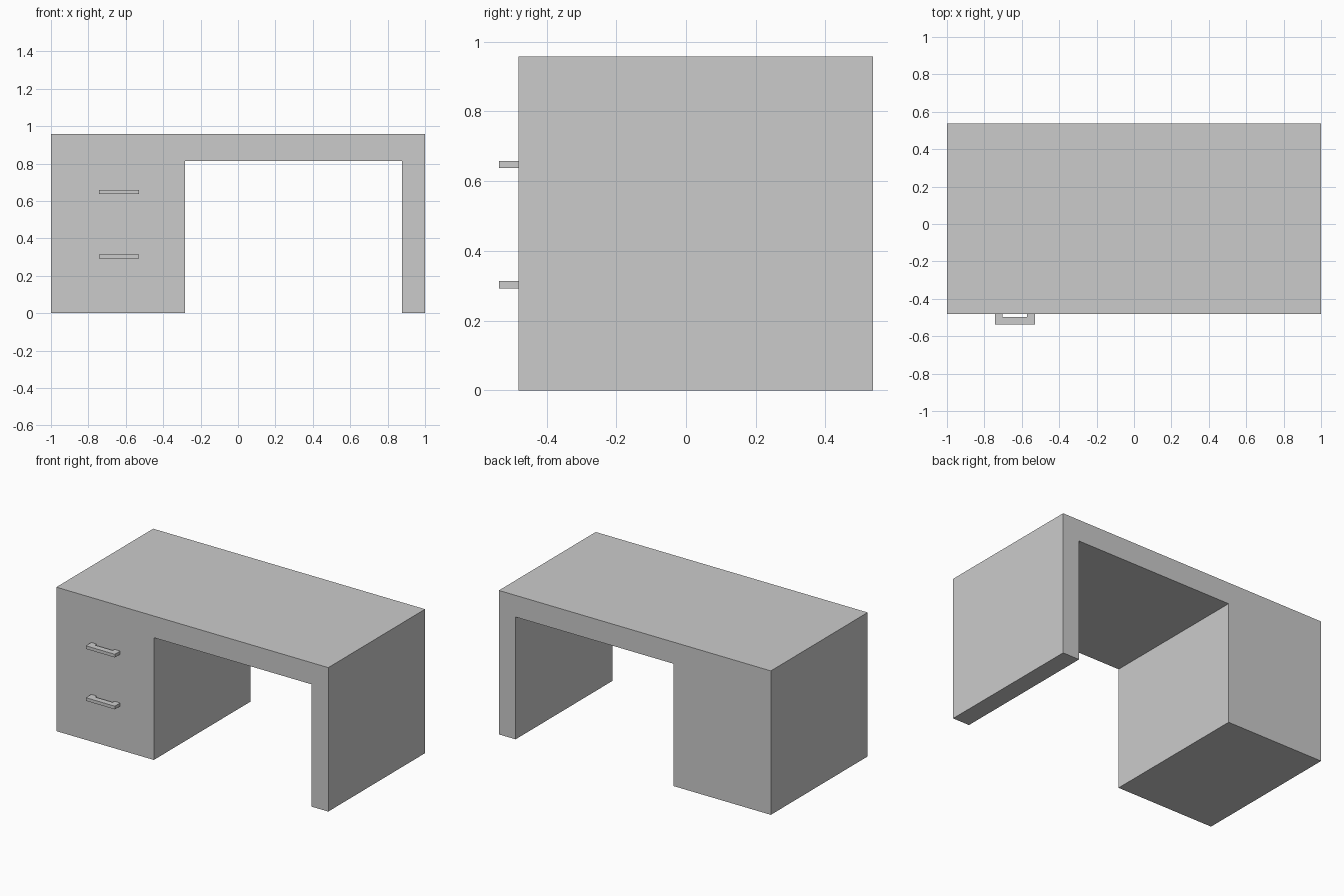
import bpy, bmesh
from mathutils import Vector

if "Cube" in bpy.data.objects:
    bpy.data.objects.remove(bpy.data.objects["Cube"])


def extrude_profile(name, points, direction):
    """Make a solid by extruding a closed planar outline."""
    bm = bmesh.new()
    face = bm.faces.new([bm.verts.new(p) for p in points])
    out = bmesh.ops.extrude_face_region(bm, geom=[face], use_keep_orig=True)
    moved = [v for v in out["geom"] if isinstance(v, bmesh.types.BMVert)]
    bmesh.ops.translate(bm, verts=moved, vec=Vector(direction))
    bmesh.ops.recalc_face_normals(bm, faces=bm.faces)
    mesh = bpy.data.meshes.new(name)
    bm.to_mesh(mesh)
    bm.free()
    obj = bpy.data.objects.new(name, mesh)
    bpy.context.collection.objects.link(obj)
    return obj


FRONT, BACK, TOP = -0.48, 0.537, 0.957

# Desk body: drawer pedestal, top slab and side panel in one front outline
outline = [(-1, 0), (-0.283, 0), (-0.283, 0.813), (0.877, 0.813),
           (0.877, 0), (1, 0), (1, TOP), (-1, TOP)]
extrude_profile("desk_body", [(x, FRONT, z) for x, z in outline],
                (0, BACK - FRONT, 0))

# Drawer handles: flat U-shaped pulls
pull = [(-0.743, FRONT), (-0.743, -0.537), (-0.53, -0.537), (-0.53, FRONT),
        (-0.572, FRONT), (-0.572, -0.498), (-0.703, -0.498), (-0.703, FRONT)]
for name, z in (("lower_handle", 0.292), ("upper_handle", 0.637)):
    extrude_profile(name, [(x, y, z) for x, y in pull], (0, 0, 0.021))
